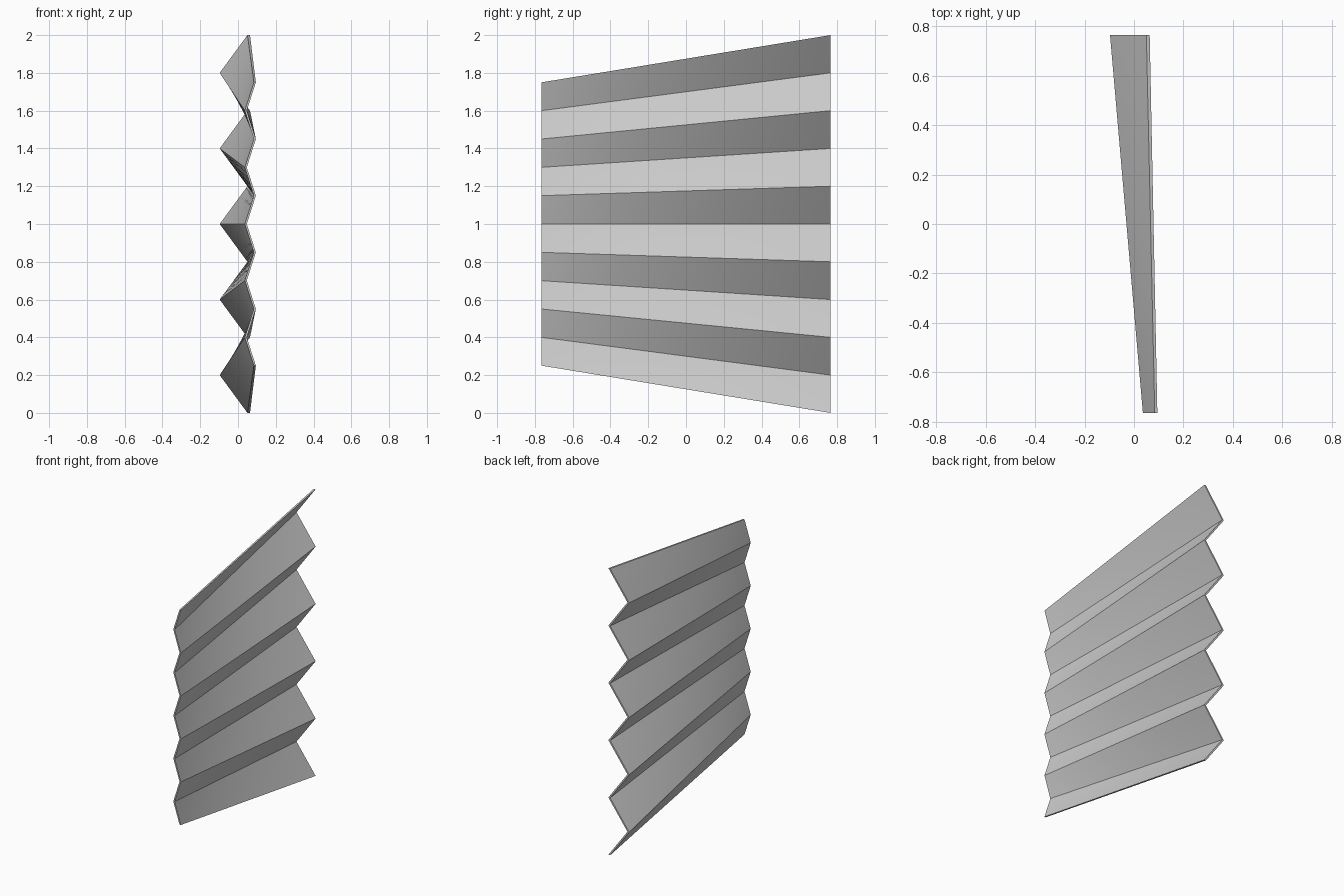
import bpy, bmesh, math

if "Cube" in bpy.data.objects:
    bpy.data.objects.remove(bpy.data.objects["Cube"])

PLEATS = 10      # panels from bottom to top
LENGTH = 24      # steps along the twisting panels
ACROSS = 4       # steps across each panel
HALF_Y = 0.765


def lerp(a, b, t):
    return a + (b - a) * t


def fold_point(fold, t, side):
    """Point on a fold line; t runs front to back, side is 0 left or 1 right."""
    if fold % 2 == 0:
        x = lerp(0.084, 0.05, t)
    else:
        x = lerp(0.036, -0.097, t)
    x += side * lerp(0.0105, 0.0135, t)
    z = lerp(0.25 + 0.15 * fold, 0.2 * fold, t)
    return x, z


bm = bmesh.new()
rows = PLEATS * ACROSS

# Left and right skins of the fan-shaped pleated sheet
skins = []
for side in (0, 1):
    grid = []
    for r in range(rows + 1):
        fold = min(r // ACROSS, PLEATS - 1)
        s = (r - fold * ACROSS) / ACROSS
        line = []
        for c in range(LENGTH + 1):
            t = c / LENGTH
            a, b = fold_point(fold, t, side), fold_point(fold + 1, t, side)
            line.append(bm.verts.new((lerp(a[0], b[0], s),
                                      lerp(-HALF_Y, HALF_Y, t),
                                      lerp(a[1], b[1], s))))
        grid.append(line)
    for r in range(rows):
        for c in range(LENGTH):
            bm.faces.new((grid[r][c], grid[r][c + 1],
                          grid[r + 1][c + 1], grid[r + 1][c]))
    skins.append(grid)

# Thin rim joining the two skins
left, right = skins
for r in (0, rows):
    for c in range(LENGTH):
        bm.faces.new((left[r][c], left[r][c + 1], right[r][c + 1], right[r][c]))
for c in (0, LENGTH):
    for r in range(rows):
        bm.faces.new((left[r][c], left[r + 1][c], right[r + 1][c], right[r][c]))

bmesh.ops.recalc_face_normals(bm, faces=bm.faces)
mesh = bpy.data.meshes.new("pleated_sheet")
bm.to_mesh(mesh)
bm.free()
sheet = bpy.data.objects.new("pleated_sheet", mesh)
bpy.context.collection.objects.link(sheet)

# Smooth twisting panels with crisp folds
bpy.context.view_layer.objects.active = sheet
sheet.select_set(True)
bpy.ops.object.shade_smooth_by_angle(angle=math.radians(25))
